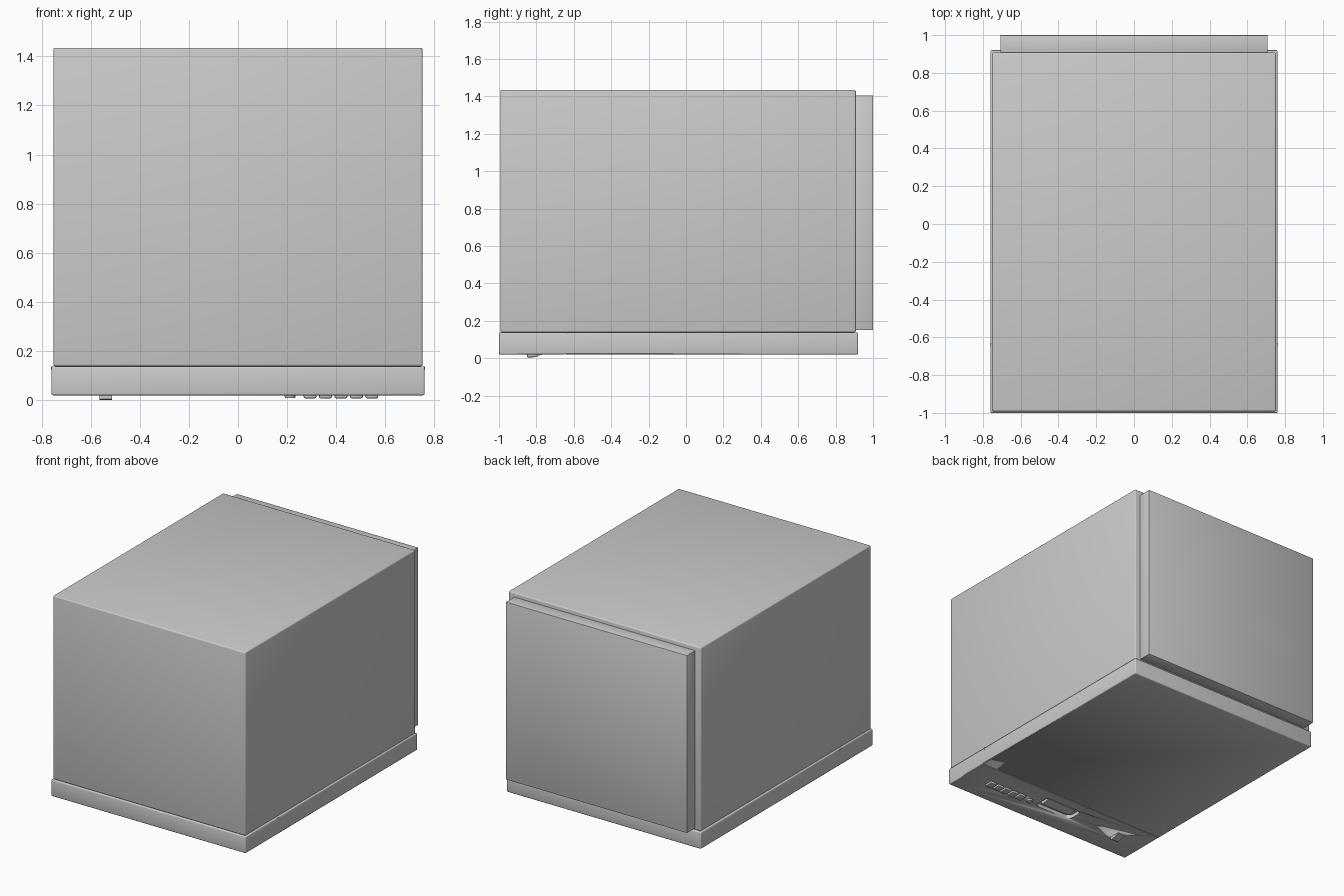
import bpy, bmesh, math
from mathutils import Matrix

if "Cube" in bpy.data.objects:
    bpy.data.objects.remove(bpy.data.objects["Cube"])


def finish(bm, name):
    bmesh.ops.recalc_face_normals(bm, faces=bm.faces)
    me = bpy.data.meshes.new(name)
    bm.to_mesh(me)
    bm.free()
    ob = bpy.data.objects.new(name, me)
    bpy.context.collection.objects.link(ob)
    bpy.ops.object.select_all(action='DESELECT')
    ob.select_set(True)
    bpy.context.view_layer.objects.active = ob
    bpy.ops.object.shade_smooth_by_angle(angle=math.radians(30))
    return ob


def box(name, x, y, z, bevel=0.0, segments=3, vertical_only=False):
    """Box from (min, max) ranges, with rounded edges."""
    bm = bmesh.new()
    size = [r[1] - r[0] for r in (x, y, z)]
    mid = [(r[1] + r[0]) / 2 for r in (x, y, z)]
    bmesh.ops.create_cube(bm, size=1, matrix=Matrix.Translation(mid) @ Matrix.Diagonal((*size, 1)))
    if bevel:
        edges = [e for e in bm.edges if not vertical_only
                 or abs(e.verts[0].co.z - e.verts[1].co.z) > 1e-5]
        bmesh.ops.bevel(bm, geom=edges, offset=bevel, segments=segments,
                        profile=0.5, affect='EDGES')
    return finish(bm, name)


def prism(name, profile, x0, x1):
    """Extrude a (y, z) profile along x."""
    bm = bmesh.new()
    face = bm.faces.new([bm.verts.new((x0, y, z)) for y, z in profile])
    ext = bmesh.ops.extrude_face_region(bm, geom=[face])
    bmesh.ops.translate(bm, vec=(x1 - x0, 0, 0),
                        verts=[g for g in ext['geom'] if isinstance(g, bmesh.types.BMVert)])
    return finish(bm, name)


def cut(target, cutter):
    cutter.hide_render = True
    cutter.hide_set(True)
    mod = target.modifiers.new(cutter.name, 'BOOLEAN')
    mod.operation = 'DIFFERENCE'
    mod.solver = 'EXACT'
    mod.object = cutter
    with bpy.context.temp_override(object=target, active_object=target):
        bpy.ops.object.modifier_apply(modifier=mod.name)
    bpy.data.objects.remove(cutter, do_unlink=True)


# Main shell, rear panel and bottom tray
box("main_housing", (-0.752, 0.752), (-0.992, 0.908), (0.138, 1.435), 0.009)
box("rear_panel", (-0.708, 0.708), (0.9, 1.0), (0.15, 1.405), 0.004, 2)
tray = box("base_tray", (-0.76, 0.76), (-1.0, 0.92), (0.02, 0.138), 0.007)

# Seam between the control strip and the rest of the underside
cut(tray, box("seam_cutter", (-0.8, 0.8), (-0.649, -0.644), (0.0, 0.026)))

# Recessed grip in the middle of the underside
cut(tray, box("grip_cutter", (-0.15, 0.15), (-0.845, -0.72), (0.0, 0.045), 0.04, 5, True))
prism("grip_ramp", [(-0.82, 0.046), (-0.745, 0.046), (-0.745, 0.034), (-0.79, 0.024), (-0.81, 0.024)],
      -0.115, 0.115)

# Row of push buttons, each in a shallow socket
for i in range(5):
    cx = 0.293 + 0.063 * i
    cut(tray, box("socket_cutter", (cx - 0.029, cx + 0.029), (-0.854, -0.786), (0.0, 0.025)))
    box(f"push_button_{i + 1}", (cx - 0.026, cx + 0.026), (-0.85, -0.79), (0.008, 0.03), 0.006, 2)

# Small round indicator
bm = bmesh.new()
bmesh.ops.create_cone(bm, cap_ends=True, segments=24, radius1=0.021, radius2=0.024,
                      depth=0.014, matrix=Matrix.Translation((0.212, -0.82, 0.017)))
finish(bm, "indicator_light")

# Wedge rocker switch in its socket
cut(tray, box("switch_cutter", (-0.568, -0.508), (-0.853, -0.767), (0.0, 0.025)))
prism("rocker_switch", [(-0.85, 0.03), (-0.85, 0.006), (-0.838, 0.0), (-0.81, 0.006),
                        (-0.77, 0.019), (-0.77, 0.03)], -0.564, -0.512)

# Side clips on the tray rim
for side, s in (("left", -1), ("right", 1)):
    xs = sorted((s * 0.752, s * 0.762))
    box(f"side_clip_{side}", xs, (-0.645, -0.63), (0.125, 0.137))
